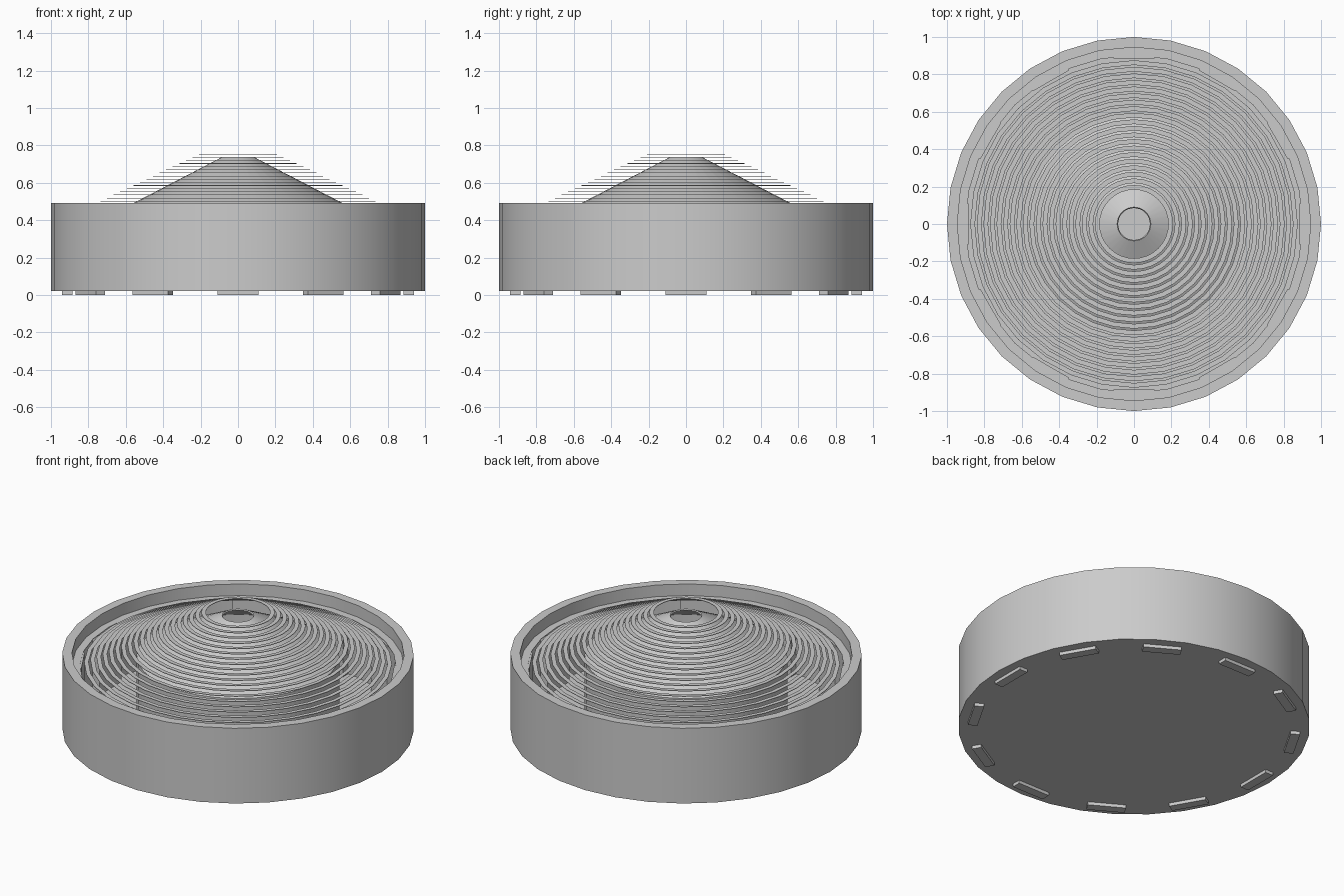
import bpy, bmesh, math

if "Cube" in bpy.data.objects:
    bpy.data.objects.remove(bpy.data.objects["Cube"])

SIDES = 32


def finish(name, bm, smooth=True):
    bmesh.ops.recalc_face_normals(bm, faces=bm.faces)
    me = bpy.data.meshes.new(name)
    bm.to_mesh(me)
    bm.free()
    ob = bpy.data.objects.new(name, me)
    bpy.context.collection.objects.link(ob)
    if smooth:
        bpy.ops.object.select_all(action='DESELECT')
        ob.select_set(True)
        bpy.context.view_layer.objects.active = ob
        bpy.ops.object.shade_smooth_by_angle(angle=math.radians(30))
    return ob


def lathe(name, profile):
    """Revolve a closed (radius, z) profile about z; radius 0 becomes a pole."""
    bm = bmesh.new()
    loops = []
    for r, z in profile:
        if r == 0:
            loops.append([bm.verts.new((0, 0, z))] * SIDES)
        else:
            loops.append([bm.verts.new((r * math.cos(a), r * math.sin(a), z))
                          for a in (2 * math.pi * i / SIDES for i in range(SIDES))])
    for k, lo in enumerate(loops):
        hi = loops[(k + 1) % len(loops)]
        for i in range(SIDES):
            j = (i + 1) % SIDES
            quad = list(dict.fromkeys((lo[i], lo[j], hi[j], hi[i])))
            if len(quad) > 2:
                bm.faces.new(quad)
    return finish(name, bm)


def annulus(name, inner, outer, z, thick=0.003):
    return lathe(name, [(inner, z - thick), (outer, z - thick), (outer, z), (inner, z)])


# Outer dish with floor
lathe("dish", [(0, 0.02), (1, 0.02), (1, 0.492), (0.945, 0.492), (0.945, 0.04), (0, 0.04)])

# Central drum with open conical top
lathe("cone_core", [(0.577, 0.035), (0.577, 0.482), (0.09, 0.735),
                    (0.085, 0.728), (0.57, 0.476), (0.57, 0.035)])

# Stack of thin rings stepping down to the wall flange
STEP_R, STEP_Z = 0.0351, 0.0168
for k in range(20):
    outer = 0.2085 + k * STEP_R
    annulus(f"louvre_ring_{k + 1:02d}", outer - 0.025, outer, 0.755 - k * STEP_Z)
annulus("wall_flange", 0.9, 0.945, 0.755 - 20 * STEP_Z)

# Twelve posts inside the wall, poking through the floor as feet
for i in range(12):
    bm = bmesh.new()
    bmesh.ops.create_cube(bm, size=1)
    bmesh.ops.scale(bm, vec=(0.055, 0.22, 0.416), verts=bm.verts)
    bmesh.ops.translate(bm, vec=(0.9125, 0, 0.208), verts=bm.verts)
    ob = finish(f"post_{i + 1:02d}", bm, smooth=False)
    ob.rotation_euler.z = i * math.pi / 6
